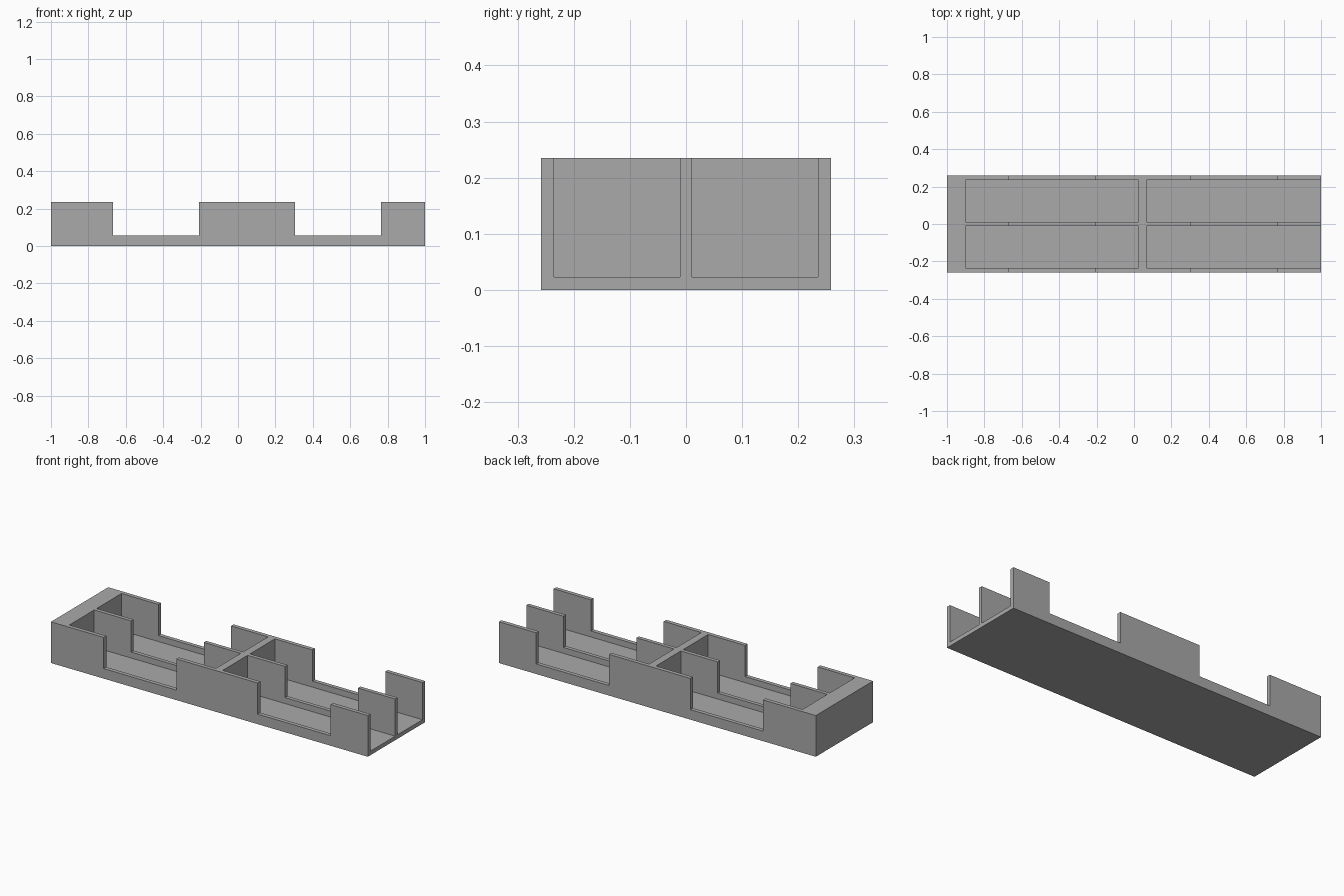
import bpy
import bmesh
from mathutils import Matrix, Vector

cube = bpy.data.objects.get("Cube")
if cube:
    bpy.data.objects.remove(cube, do_unlink=True)

# Overall sizes
HALF_X, HALF_Y, HEIGHT = 1.0, 0.258, 0.235
FLOOR, LEDGE = 0.023, 0.057
POCKET_INNER, POCKET_OUTER = 0.011, 0.235
OVER = 0.1

grey = bpy.data.materials.new("plain_grey")
grey.use_nodes = True
colour = (0.4, 0.4, 0.4, 1)
grey.diffuse_color = colour
grey.node_tree.nodes["Principled BSDF"].inputs["Base Color"].default_value = colour


def box(name, low, high):
    low, high = Vector(low), Vector(high)
    bm = bmesh.new()
    bmesh.ops.create_cube(bm, size=1, matrix=Matrix.Translation((low + high) / 2)
                          @ Matrix.Diagonal((*(high - low), 1)))
    mesh = bpy.data.meshes.new(name)
    bm.to_mesh(mesh)
    bm.free()
    obj = bpy.data.objects.new(name, mesh)
    mesh.materials.append(grey)
    bpy.context.collection.objects.link(obj)
    return obj


def cut(target, low, high):
    cutter = box("cutter", low, high)
    cutter.hide_render = True
    mod = target.modifiers.new("cut", "BOOLEAN")
    mod.operation = "DIFFERENCE"
    mod.solver = "EXACT"
    mod.object = cutter
    bpy.context.view_layer.objects.active = target
    bpy.ops.object.modifier_apply(modifier=mod.name)
    bpy.data.objects.remove(cutter, do_unlink=True)


# Solid tray block
tray = box("divided_tray", (-HALF_X, -HALF_Y, 0), (HALF_X, HALF_Y, HEIGHT))

# Four pockets: the pair at +x runs out through the open end
for x0, x1 in ((-0.9, 0.025), (0.068, HALF_X + OVER)):
    for y0, y1 in ((-POCKET_OUTER, -POCKET_INNER), (POCKET_INNER, POCKET_OUTER)):
        cut(tray, (x0, y0, FLOOR), (x1, y1, HEIGHT + OVER))

# Finger notches across all three long walls
for x0, x1 in ((-0.667, -0.208), (0.305, 0.765)):
    cut(tray, (x0, -HALF_Y - OVER, LEDGE), (x1, HALF_Y + OVER, HEIGHT + OVER))
